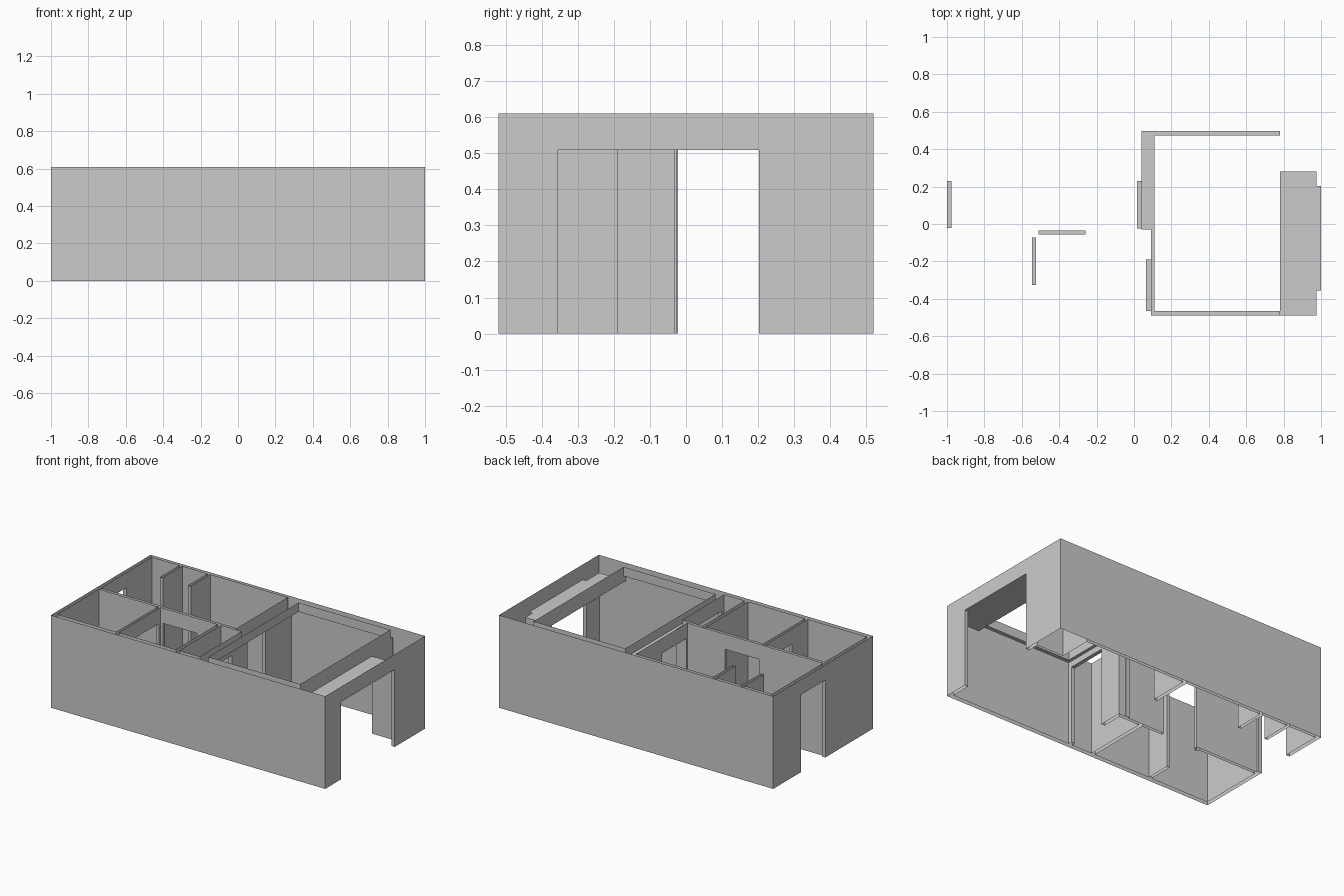
import bpy, bmesh

if "Cube" in bpy.data.objects:
    bpy.data.objects.remove(bpy.data.objects["Cube"])

H, DOOR, COVE = 0.61, 0.51, 0.55   # wall top, door head, ceiling border height

# Each entry: (filled?, x0, x1, y0, y1, z0, z1); later entries override earlier ones
parts = []


def wall(x0, x1, y0, y1, z0=0, z1=H):
    parts.append((True, x0, x1, y0, y1, z0, z1))


def space(x0, x1, y0, y1, z1=H, z0=0):
    parts.append((False, x0, x1, y0, y1, z0, z1))


# outer block
wall(-1, 1, -0.52, 0.52)

# small rooms along the front, and the hall along the back
for x0, x1 in ((-0.975, -0.545), (-0.525, -0.11), (-0.085, 0.065)):
    space(x0, x1, -0.49, -0.055)
space(-0.975, 0.015, -0.035, 0.498)

# closet stubs in the hall
for x in (-0.775, -0.57):
    wall(x, x + 0.02, 0.295, 0.498)

# main room: lowered border, raised centre, deep ledge over the entrance
space(0.04, 0.78, -0.03, 0.498, COVE)
space(0.09, 0.78, -0.49, -0.03, COVE)
space(0.11, 0.78, -0.465, 0.473)
space(0.78, 0.975, -0.49, 0.28, DOOR)

# doorways
space(0.975, 1, -0.355, 0.203, DOOR)
space(-1, -0.975, -0.022, 0.23, DOOR)
space(0.015, 0.04, -0.025, 0.23, DOOR)
space(0.065, 0.09, -0.465, -0.19, DOOR)
space(-0.51, -0.26, -0.055, -0.035, DOOR)
space(-0.545, -0.525, -0.325, -0.073, DOOR)


# split space into a grid on all part edges and skin the filled cells
axes = [sorted({p[i] for p in parts} | {p[i + 1] for p in parts}) for i in (1, 3, 5)]
counts = [len(a) - 1 for a in axes]


def is_filled(c):
    m = [(axes[i][c[i]] + axes[i][c[i] + 1]) / 2 for i in range(3)]
    state = False
    for p in parts:
        if all(p[1 + 2 * i] < m[i] < p[2 + 2 * i] for i in range(3)):
            state = p[0]
    return state


filled = {(i, j, k) for i in range(counts[0]) for j in range(counts[1])
          for k in range(counts[2]) if is_filled((i, j, k))}

bm = bmesh.new()
verts = {}


def vert(key):
    if key not in verts:
        verts[key] = bm.verts.new([axes[i][key[i]] for i in range(3)])
    return verts[key]


for c in filled:
    for a in range(3):
        for s in (0, 1):
            n = list(c)
            n[a] += 2 * s - 1
            if tuple(n) in filled:
                continue
            # wall tops and bottoms stay open
            if a == 2 and not 0 <= n[2] < counts[2]:
                continue
            b, d = (a + 1) % 3, (a + 2) % 3
            loop = []
            for u, v in ((0, 0), (1, 0), (1, 1), (0, 1)):
                key = list(c)
                key[a] += s
                key[b] += u
                key[d] += v
                loop.append(vert(tuple(key)))
            bm.faces.new(loop if s else loop[::-1])

# merge flat regions into clean wall panels
bmesh.ops.dissolve_limit(bm, angle_limit=0.01, verts=bm.verts[:], edges=bm.edges[:])
mesh = bpy.data.meshes.new("apartment_walls")
bm.to_mesh(mesh)
bm.free()
bpy.context.collection.objects.link(bpy.data.objects.new("apartment_walls", mesh))
